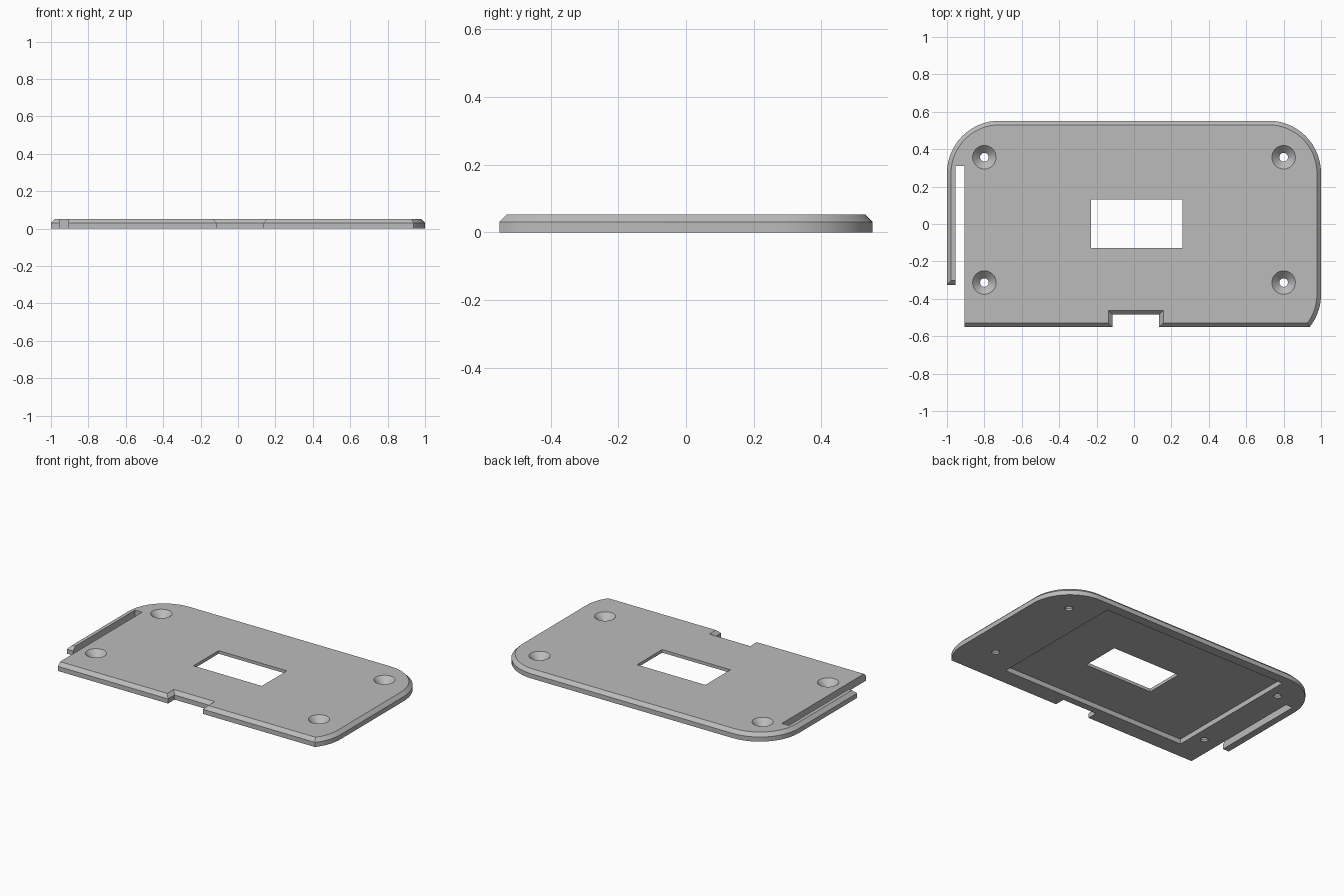
import bpy
import bmesh
from math import cos, sin, pi, radians

cube = bpy.data.objects.get("Cube")
if cube:
    bpy.data.objects.remove(cube)

grey = bpy.data.materials.new("light_grey")
grey.use_nodes = True
colour = (0.5, 0.5, 0.5, 1)
grey.diffuse_color = colour
grey.node_tree.nodes["Principled BSDF"].inputs["Base Color"].default_value = colour

HEIGHT, BEVEL, HALF_Y = 0.052, 0.022, 0.552
EDGE = HEIGHT - BEVEL     # height where the chamfers start
OVER = 0.03               # how far cutters pass the surfaces


def loft(name, rings):
    """Closed solid through rings, each given as (z, list of xy points)."""
    bm = bmesh.new()
    loops = [[bm.verts.new((x, y, z)) for x, y in pts] for z, pts in rings]
    for low, high in zip(loops, loops[1:]):
        for i in range(len(low)):
            j = (i + 1) % len(low)
            bm.faces.new((low[i], low[j], high[j], high[i]))
    bm.faces.new(loops[0][::-1])
    bm.faces.new(loops[-1])
    bmesh.ops.recalc_face_normals(bm, faces=bm.faces)
    mesh = bpy.data.meshes.new(name)
    bm.to_mesh(mesh)
    bm.free()
    mesh.materials.append(grey)
    obj = bpy.data.objects.new(name, mesh)
    bpy.context.collection.objects.link(obj)
    return obj


def rect(x0, x1, y0, y1):
    return [(x0, y0), (x1, y0), (x1, y1), (x0, y1)]


def circle(cx, cy, r, n=32):
    return [(cx + r * cos(2 * pi * i / n), cy + r * sin(2 * pi * i / n)) for i in range(n)]


def rounded(inset, radius=0.28, low=-0.657, n=16):
    """Rounded outline, longer at the front where it is trimmed later."""
    cx, top, bottom = 1 - radius, HALF_Y - radius, low + radius
    r = radius - inset
    pts = []
    for k, (x, y) in enumerate([(cx, top), (-cx, top), (-cx, bottom), (cx, bottom)]):
        for i in range(n + 1):
            a = (k + i / n) * pi / 2
            pts.append((x + r * cos(a), y + r * sin(a)))
    return pts


def flared(x0, x1, y0, y1, left=0, right=0, back=0):
    """Cutter rings: upright below EDGE, then widening on the chosen sides."""
    f = BEVEL + OVER
    wide = rect(x0 - left * f, x1 + right * f, y0, y1 + back * f)
    box = rect(x0, x1, y0, y1)
    return [(-OVER, box), (EDGE, box), (HEIGHT + OVER, wide)]


def straight(pts, z0=-OVER, z1=HEIGHT + OVER):
    return [(z0, pts), (z1, pts)]


# Chamfered plate
plate = loft("cover_plate", [(0, rounded(0)), (EDGE, rounded(0)), (HEIGHT, rounded(BEVEL))])

# Trimmed front, connector notch, clip slot, clip end, window, underside recess
cuts = {
    "front_trim": flared(-1.2, 1.2, -0.9, -HALF_Y, back=1),
    "front_notch": flared(-0.115, 0.135, -0.9, -0.485, left=1, right=1, back=1),
    "clip_slot": straight(rect(-0.955, -0.905, -0.95, 0.31)),
    "clip_end": flared(-1.15, -0.93, -0.97, -0.325, back=1),
    "window": straight(rect(-0.23, 0.26, -0.127, 0.13)),
    "underside_recess": straight(rect(-0.725, 0.615, -0.44, 0.49), z1=0.032),
}

# Countersunk screw holes
HOLE, SINK, CONE = 0.023, 0.063, 0.04
for x in (-0.8, 0.8):
    for y in (-0.313, 0.357):
        grow = SINK + OVER * (SINK - HOLE) / CONE
        cuts[f"screw_hole_{x}_{y}"] = [
            (-OVER, circle(x, y, HOLE)),
            (HEIGHT - CONE, circle(x, y, HOLE)),
            (HEIGHT + OVER, circle(x, y, grow)),
        ]

cutters = []
for name, rings in cuts.items():
    cutter = loft(name + "_cutter", rings)
    cutter.hide_render = True
    cutters.append(cutter)
    mod = plate.modifiers.new(name, "BOOLEAN")
    mod.operation = "DIFFERENCE"
    mod.solver = "EXACT"
    mod.object = cutter

# Bake the cuts and remove the cutters
graph = bpy.context.evaluated_depsgraph_get()
baked = bpy.data.meshes.new_from_object(plate.evaluated_get(graph))
plate.modifiers.clear()
plate.data = baked
for cutter in cutters:
    bpy.data.objects.remove(cutter)

bpy.ops.object.select_all(action="DESELECT")
plate.select_set(True)
bpy.context.view_layer.objects.active = plate
bpy.ops.object.shade_smooth_by_angle(angle=radians(25))
